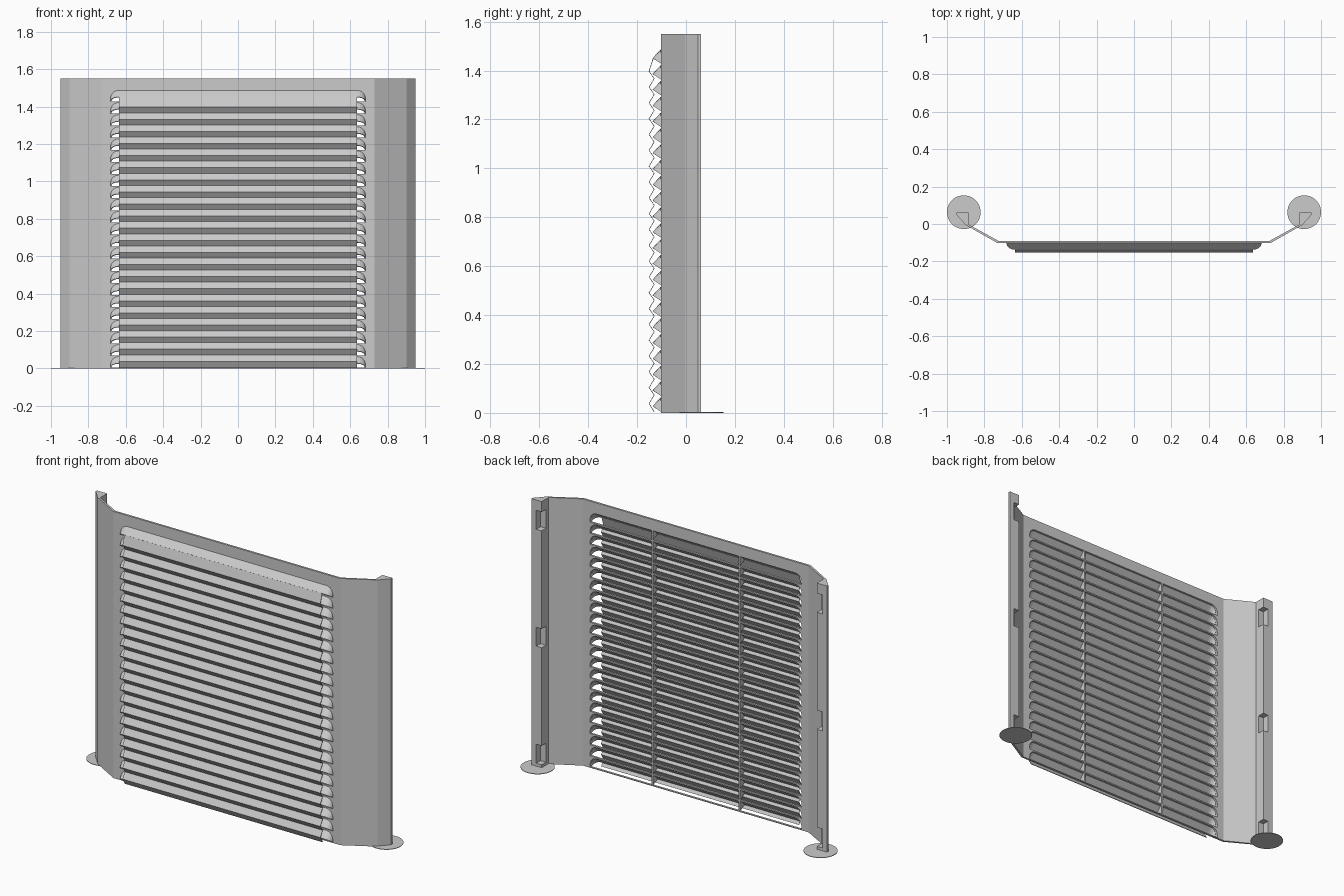
import bpy, bmesh, math

if "Cube" in bpy.data.objects:
    bpy.data.objects.remove(bpy.data.objects["Cube"], do_unlink=True)

GREY = (0.6, 0.6, 0.6, 1)
mat = bpy.data.materials.new("light grey metal")
mat.use_nodes = True
mat.diffuse_color = GREY
mat.node_tree.nodes["Principled BSDF"].inputs["Base Color"].default_value = GREY

HEIGHT = 1.55
COUNT, PITCH = 23, 0.0647
HOOD_TOP, HOOD_LOW = 1.485, 1.428     # uppermost louvre
FRONT = -0.102                        # front of the flat sheet
END, RADIUS = 0.64, 0.04              # straight half length, rounded end


def finish(name, bm):
    bmesh.ops.recalc_face_normals(bm, faces=bm.faces)
    mesh = bpy.data.meshes.new(name)
    bm.to_mesh(mesh)
    bm.free()
    mesh.materials.append(mat)
    obj = bpy.data.objects.new(name, mesh)
    bpy.context.collection.objects.link(obj)
    return obj


def prism(bm, points, offset):
    """Extrude a closed outline along an offset."""
    face = bm.faces.new([bm.verts.new(p) for p in points])
    res = bmesh.ops.extrude_face_region(bm, geom=[face], use_keep_orig=True)
    verts = [g for g in res["geom"] if isinstance(g, bmesh.types.BMVert)]
    bmesh.ops.translate(bm, verts=verts, vec=offset)


def box(bm, low, high):
    (x0, y0, z0), (x1, y1, z1) = low, high
    prism(bm, [(x0, y0, z0), (x1, y0, z0), (x1, y1, z0), (x0, y1, z0)], (0, 0, z1 - z0))


def solidify(obj, thickness, offset):
    mod = obj.modifiers.new("Thickness", "SOLIDIFY")
    mod.thickness, mod.offset = thickness, offset


def quarter(steps=5):
    return [math.radians(90 * i / steps) for i in range(steps + 1)]


def hood_curves(drop):
    """Rim and root lines of a louvre hood, left end to right end."""
    rim, root = [], []
    low = HOOD_LOW - drop
    for a in quarter():
        x, s = END + RADIUS * math.cos(a), math.sin(a)
        rim.append((x, FRONT - 0.033 * s, low + 0.022 * s))
        root.append((x, FRONT, low + 0.015 + (HOOD_TOP - HOOD_LOW - 0.015) * s))
    mirror = lambda pts: pts + [(-x, y, z) for x, y, z in reversed(pts)]
    return mirror(rim), mirror(root)


# Folded sheet with angled wings and closed edge posts
half = [(0.73, FRONT), (0.90, -0.005), (0.95, 0.05), (0.95, 0.062),
        (0.885, 0.062), (0.885, -0.002), (0.725, -0.09)]
outline = half + [(-x, y) for x, y in reversed(half)]
bm = bmesh.new()
prism(bm, [(x, y, 0) for x, y in outline], (0, 0, HEIGHT))
panel = finish("folded_panel", bm)

# Cutter: louvre slots and corner notches in the posts
bm = bmesh.new()
for k in range(COUNT):
    rim, root = hood_curves(k * PITCH)
    low = HOOD_LOW - k * PITCH
    pts = [(END + RADIUS, 0, low)] + root + [(-END - RADIUS, 0, low)]
    prism(bm, [(x, -0.2, z) for x, y, z in pts], (0, 0.15, 0))
for side in (-1, 1):
    for z in (0.075, 0.755, 1.435):
        xs = sorted((side * 0.92, side * 0.87))
        box(bm, (xs[0], 0.022, z - 0.055), (xs[1], 0.1, z + 0.055))
cutter = finish("slot_cutter", bm)
cutter.hide_render = True
cutter.hide_viewport = True
mod = panel.modifiers.new("Slots", "BOOLEAN")
mod.object, mod.operation, mod.solver = cutter, "DIFFERENCE", "EXACT"

# Pressed louvre hoods with rounded ends
bm = bmesh.new()
for k in range(COUNT):
    rim, root = hood_curves(k * PITCH)
    a = [bm.verts.new(p) for p in rim]
    b = [bm.verts.new(p) for p in root]
    for i in range(len(a) - 1):
        bm.faces.new((a[i], a[i + 1], b[i + 1], b[i]))
hoods = finish("louvre_hoods", bm)
solidify(hoods, 0.004, 0)

# Triangular dividers inside the hoods
bm = bmesh.new()
for k in range(COUNT):
    low = HOOD_LOW - k * PITCH
    top = HOOD_TOP - k * PITCH
    for x in (-0.28, 0.28):
        prism(bm, [(x - 0.004, -0.09, low), (x - 0.004, FRONT - 0.033, low + 0.022),
                   (x - 0.004, FRONT, top), (x - 0.004, -0.09, top)], (0.008, 0, 0))
finish("hood_dividers", bm)

# Pleated baffle in front of the hoods
bm = bmesh.new()
path = [(-0.134, 1.45)]
for k in range(COUNT - 1):
    path += [(-0.151, 1.397 - k * PITCH), (-0.13, 1.367 - k * PITCH)]
path[-1] = (-0.13, 0.004)
rows = [[bm.verts.new((x, y, z)) for x in (-0.636, 0.636)] for y, z in path]
for p, q in zip(rows, rows[1:]):
    bm.faces.new((p[0], p[1], q[1], q[0]))
baffle = finish("pleated_baffle", bm)
solidify(baffle, 0.003, 0)

# Flat round feet
for side, label in ((1, "left"), (-1, "right")):
    bpy.ops.mesh.primitive_cylinder_add(vertices=48, radius=0.09, depth=0.003,
                                        location=(side * 0.91, 0.063, 0.0015))
    foot = bpy.context.object
    foot.name = label + "_foot"
    foot.data.materials.append(mat)
    bpy.ops.object.shade_smooth_by_angle()
